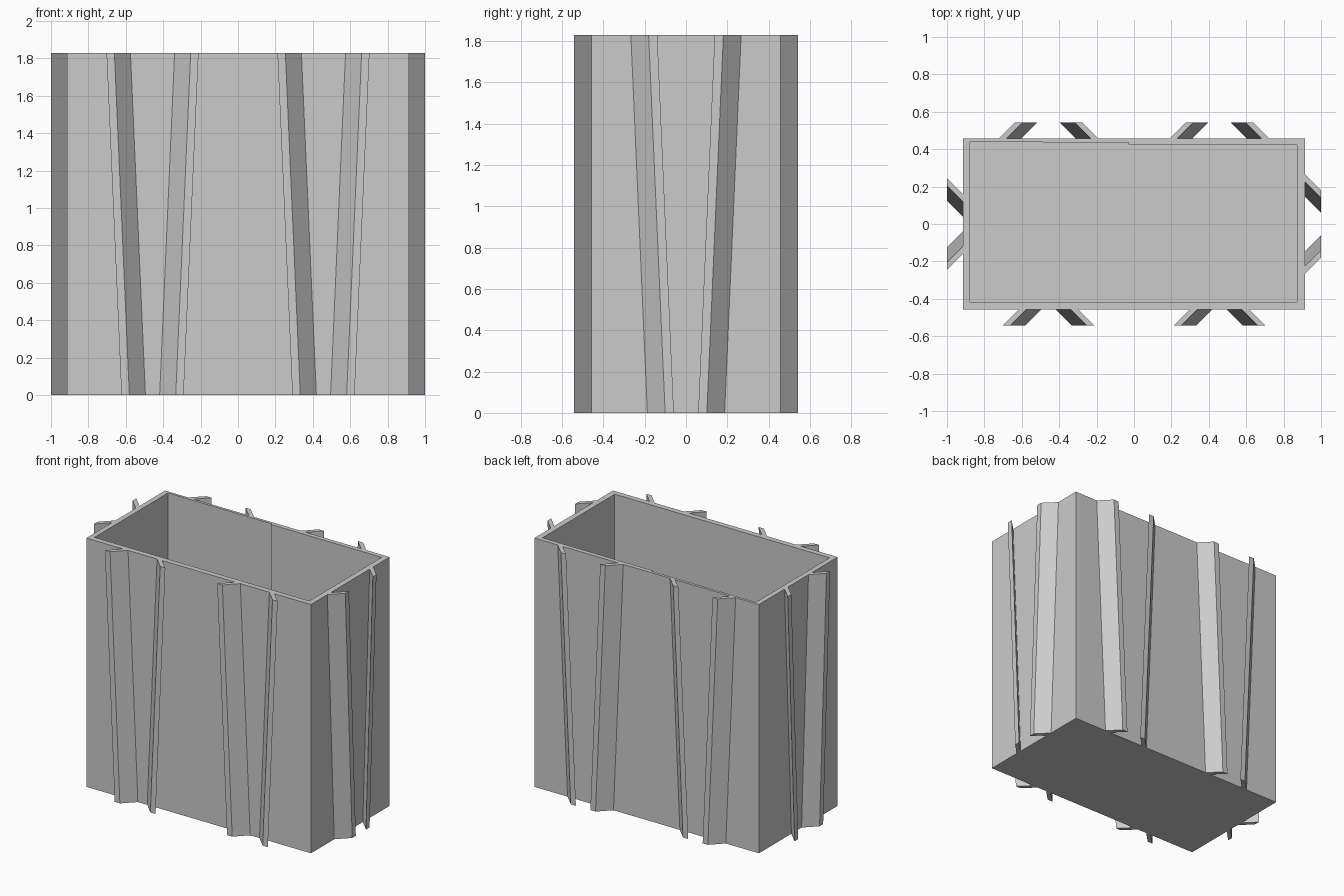
import bpy, bmesh
from mathutils import Vector

if "Cube" in bpy.data.objects:
    bpy.data.objects.remove(bpy.data.objects["Cube"])

grey = bpy.data.materials.new("light grey")
grey.use_nodes = True
grey.diffuse_color = (0.6, 0.6, 0.6, 1)
grey.node_tree.nodes["Principled BSDF"].inputs["Base Color"].default_value = grey.diffuse_color

HX, HY, H = 0.914, 0.457, 1.83   # half width, half depth, height
REACH = 0.086                    # how far the ribs stand out
LEAN = 0.08                      # how far each rib shifts from foot to top
THICK = 0.042                    # rib thickness along the wall
FLOOR = 0.04


def loft(name, rings):
    """Skin a stack of equal rings and cap both ends."""
    bm = bmesh.new()
    loops = [[bm.verts.new(p) for p in ring] for ring in rings]
    for a, b in zip(loops, loops[1:]):
        for i in range(len(a)):
            j = (i + 1) % len(a)
            bm.faces.new((a[i], a[j], b[j], b[i]))
    bm.faces.new(loops[0][::-1])
    bm.faces.new(loops[-1])
    bmesh.ops.recalc_face_normals(bm, faces=bm.faces)
    mesh = bpy.data.meshes.new(name)
    bm.to_mesh(mesh)
    bm.free()
    mesh.materials.append(grey)
    obj = bpy.data.objects.new(name, mesh)
    bpy.context.collection.objects.link(obj)


def ring(points, z):
    return [(x, y, z) for x, y in points]


# Open container; the inside of the back wall has a small step
step = -0.03
outer = [(-HX, -HY), (HX, -HY), (HX, HY), (step, HY), (step, HY), (-HX, HY)]
outer[3] = (step + 0.002, HY)
inner = [(-0.876, -0.417), (0.872, -0.417), (0.872, 0.423),
         (step + 0.002, 0.425), (step, 0.436), (-0.876, 0.438)]
loft("container", [ring(outer, 0), ring(outer, H), ring(inner, H), ring(inner, FLOOR)])


# Slanted ribs in mirrored pairs on each wall
def rib(name, along, out, wall, centre, side, root, tip):
    rings = []
    for z, shift in ((0, -LEAN), (H, 0)):
        plan = [(root, 0), (root + THICK, 0), (tip + THICK, REACH), (tip, REACH)]
        rings.append([along * (centre + side * (u + shift)) + out * (wall + d)
                      + Vector((0, 0, z)) for u, d in plan])
    loft(name, rings)


X, Y = Vector((1, 0, 0)), Vector((0, 1, 0))
splayed = (0.118, 0.204)     # root and tip distances from the pair's centre
pinched = (0.225, 0.139)
walls = [("front", X, -Y, HY, (-HY, HY), splayed),
         ("back", X, Y, HY, (-HY, HY), pinched),
         ("right", Y, -X, HX, (0,), splayed),
         ("left", Y, X, HX, (0,), pinched)]
for wall_name, along, out, wall, centres, (root, tip) in walls:
    for n, centre in enumerate(centres, 1):
        for side, end in ((-1, "a"), (1, "b")):
            rib(f"{wall_name}_rib_{n}{end}", along, out, wall, centre, side, root, tip)
